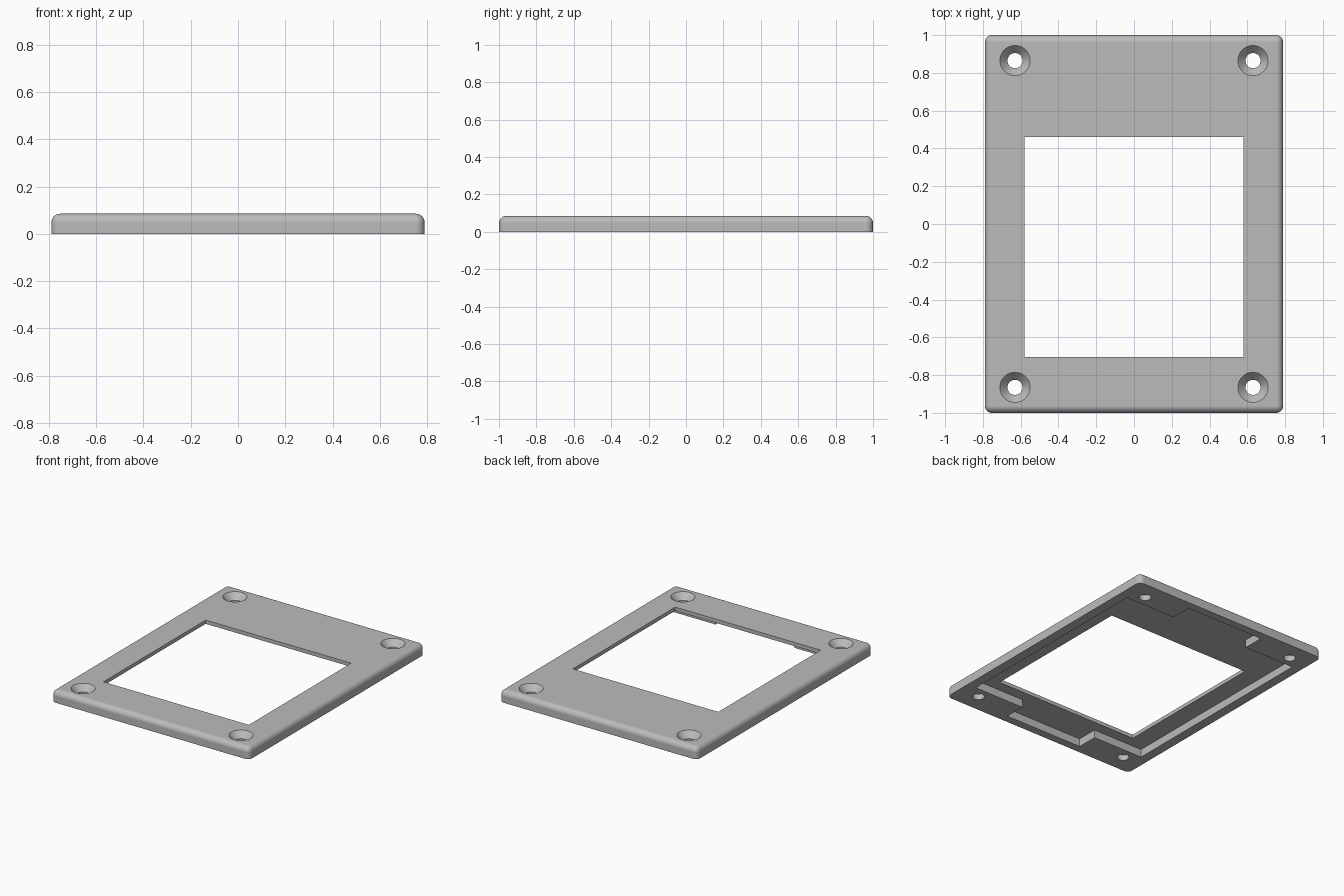
import bpy
import bmesh
from mathutils import Matrix, Vector

cube = bpy.data.objects.get("Cube")
if cube:
    bpy.data.objects.remove(cube, do_unlink=True)

HALF_X, HALF_Y, HEIGHT = 0.79, 1.0, 0.085
ROUND = 0.038
POCKET_TOP = 0.058
HOLE_X, HOLE_Y = 0.63, 0.865

grey = bpy.data.materials.new("mid_grey")
grey.use_nodes = True
grey.diffuse_color = (0.5, 0.5, 0.5, 1)
grey.node_tree.nodes["Principled BSDF"].inputs["Base Color"].default_value = grey.diffuse_color


def make_object(name, bm):
    bmesh.ops.recalc_face_normals(bm, faces=bm.faces)
    mesh = bpy.data.meshes.new(name)
    bm.to_mesh(mesh)
    bm.free()
    mesh.materials.append(grey)
    obj = bpy.data.objects.new(name, mesh)
    bpy.context.collection.objects.link(obj)
    return obj


def box(low, high):
    low, high = Vector(low), Vector(high)
    bm = bmesh.new()
    bmesh.ops.create_cube(bm, size=1, matrix=Matrix.Translation((low + high) / 2)
                          @ Matrix.Diagonal((*(high - low), 1)))
    return bm


def cone(bm, x, y, z0, z1, r0, r1):
    bmesh.ops.create_cone(bm, cap_ends=True, segments=48, radius1=r0, radius2=r1,
                          depth=z1 - z0, matrix=Matrix.Translation((x, y, (z0 + z1) / 2)))


# Plate with rounded corners and a rounded top rim
bm = box((-HALF_X, -HALF_Y, 0), (HALF_X, HALF_Y, HEIGHT))
rim = [e for e in bm.edges if max(v.co.z for v in e.verts) > 0.01]
bmesh.ops.bevel(bm, geom=rim, offset=ROUND, segments=8, profile=0.5, affect='EDGES')
plate = make_object("cover_plate", bm)

# Underside pocket, its end bays, and the window
cutters = [
    make_object("pocket_cutter", box((-0.72, -0.785, -0.1), (0.72, 0.785, POCKET_TOP))),
    make_object("bay_cutter", box((-0.315, -0.94, -0.1), (0.315, 0.94, POCKET_TOP))),
    make_object("window_cutter", box((-0.58, -0.705, -0.2), (0.58, 0.46, 0.2))),
]

# Countersunk screw holes at the four corners
for x in (-HOLE_X, HOLE_X):
    for y in (-HOLE_Y, HOLE_Y):
        for z0, z1, r0, r1 in ((-0.1, 0.2, 0.04, 0.04),
                               (HEIGHT - 0.045, HEIGHT + 0.045, 0.039, 0.121)):
            bm = bmesh.new()
            cone(bm, x, y, z0, z1, r0, r1)
            cutters.append(make_object("screw_hole_cutter", bm))

bpy.context.view_layer.objects.active = plate
for cutter in cutters:
    cutter.hide_render = True
    cut = plate.modifiers.new("cut", 'BOOLEAN')
    cut.operation = 'DIFFERENCE'
    cut.solver = 'EXACT'
    cut.object = cutter
    bpy.ops.object.modifier_apply(modifier=cut.name)
    bpy.data.objects.remove(cutter, do_unlink=True)

# Smooth rounded rims with crisp edges and flat broad faces
bpy.ops.object.select_all(action='DESELECT')
plate.select_set(True)
bpy.ops.object.shade_smooth_by_angle(angle=0.5)
normals = plate.modifiers.new("flat_faces", 'WEIGHTED_NORMAL')
normals.keep_sharp = True
